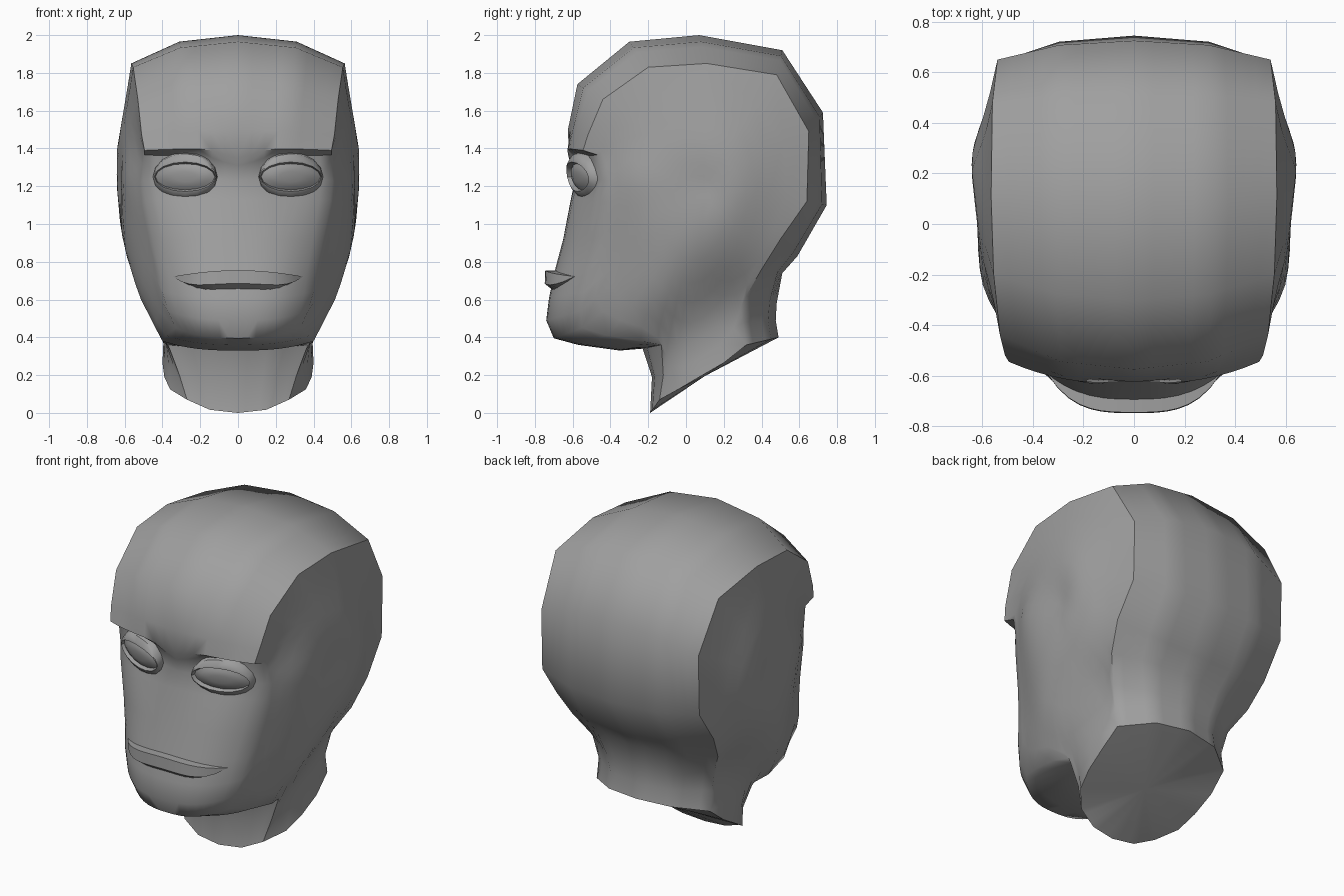
import bpy, bmesh, math

if "Cube" in bpy.data.objects:
    bpy.data.objects.remove(bpy.data.objects["Cube"])

skin = bpy.data.materials.new("matte_grey")
skin.diffuse_color = (0.35, 0.35, 0.35, 1)
skin.use_nodes = True
skin.node_tree.nodes["Principled BSDF"].inputs["Base Color"].default_value = skin.diffuse_color


def finish(name, bm, angle=32):
    """Mirror across x, weld, shade and link a half mesh."""
    geo = bm.verts[:] + bm.edges[:] + bm.faces[:]
    bmesh.ops.mirror(bm, geom=geo, axis='X', merge_dist=0.0005)
    bmesh.ops.remove_doubles(bm, verts=bm.verts, dist=0.0005)
    bmesh.ops.recalc_face_normals(bm, faces=bm.faces)
    me = bpy.data.meshes.new(name)
    bm.to_mesh(me)
    bm.free()
    me.materials.append(skin)
    ob = bpy.data.objects.new(name, me)
    bpy.context.collection.objects.link(ob)
    bpy.ops.object.select_all(action='DESELECT')
    ob.select_set(True)
    bpy.context.view_layer.objects.active = ob
    bpy.ops.object.shade_smooth_by_angle(angle=math.radians(angle))
    return ob


def face_front(ob):
    """Make an open surface face forward."""
    if sum(p.normal.y * p.area for p in ob.data.polygons) > 0:
        ob.data.flip_normals()


def skin_rows(bm, rows, closed=False):
    """Quads between successive rows of vertices."""
    for a, b in zip(rows, rows[1:]):
        n = len(a)
        for i in range(n if closed else n - 1):
            j = (i + 1) % n
            bm.faces.new((a[i], a[j], b[j], b[i]))


def gauss(a, b, ra, rb):
    return math.exp(-(a / ra) ** 2 - (b / rb) ** 2)


def kernel(a, b):
    return math.sqrt((a[0] - b[0]) ** 2 + (a[1] - b[1]) ** 2 + .006)


def fit_width(samples):
    """Smooth width function through (y, z, width) samples."""
    n = len(samples)
    m = [[kernel(p, q) for q in samples] + [p[2] - .5] for p in samples]
    for i in range(n):
        p = max(range(i, n), key=lambda r: abs(m[r][i]))
        m[i], m[p] = m[p], m[i]
        for r in range(n):
            if r != i:
                f = m[r][i] / m[i][i]
                m[r] = [a - f * b for a, b in zip(m[r], m[i])]
    w = [m[i][n] / m[i][i] for i in range(n)]
    return lambda y, z: .5 + sum(k * kernel((y, z), s) for k, s in zip(w, samples))


# Outline stations: centre y, centre z, side edge x, y, z
stations = [
    (-.19, .00, .27, -.14, .07), (-.18, .19, .31, -.12, .20),   # neck front
    (-.23, .34, .37, -.13, .36), (-.35, .33, .40, -.24, .38),   # under jaw
    (-.57, .36, .38, -.42, .41), (-.70, .395, .33, -.55, .45),  # chin
    (-.74, .49, .37, -.56, .54), (-.725, .61, .40, -.54, .64),
    (-.69, .77, .42, -.51, .77), (-.65, .92, .45, -.48, .92),   # muzzle
    (-.61, 1.13, .49, -.455, 1.13), (-.59, 1.25, .50, -.445, 1.23),
    (-.605, 1.36, .495, -.47, 1.365), (-.635, 1.40, .495, -.545, 1.39),  # brow
    (-.625, 1.50, .51, -.52, 1.47), (-.575, 1.74, .53, -.44, 1.66),
    (-.30, 1.965, .555, -.20, 1.83), (.07, 2.0, .565, .11, 1.85),  # crown
    (.51, 1.92, .56, .48, 1.79), (.725, 1.59, .54, .65, 1.49),
    (.745, 1.10, .54, .64, 1.12), (.59, .83, .54, .50, .92),    # back
    (.51, .74, .50, .40, .76), (.48, .58, .42, .32, .62),
    (.475, .49, .39, .30, .48), (.49, .40, .39, .32, .36)]      # nape

# Head: band running round the middle, then the two sides
bm = bmesh.new()
steps = [0, .14, .28, .42, .55, .66, .77, .88, 1]
rows = []
for k, (cy, cz, ex, ey, ez) in enumerate(stations):
    row = []
    for t in steps:
        if 3 <= k <= 13:                                        # rounded face
            d = t ** (2.7 if k < 9 else 2.4)
        else:                                                   # faceted skull
            d = .42 * t if t <= .55 else .231 + (t - .55) * 1.709
        x, y, z = ex * t, cy + (ey - cy) * d, cz + (ez - cz) * d
        if 9 <= k <= 12:                                        # eye sockets
            y += .045 * gauss(x - .28, z - 1.29, .15, .13)
        if 11 <= k <= 13:                                       # brow dips to nose
            z -= (.02, .05, .05)[k - 11] * gauss(x, 0, .11, 1)
            y += (0, 0, .015)[k - 11] * gauss(x, 0, .11, 1)
        row.append(bm.verts.new((x, y, z)))
    rows.append(row)
skin_rows(bm, rows)

# Sides: rings relaxing towards the temple, width fitted through control points
loop = [r[-1] for r in rows]
neck_side = [bm.verts.new(p) for p in ((.40, .20, .265), (.39, .07, .19), (.36, -.04, .125))]
loop += neck_side
controls = [  # y, z, half width
    (.10, 1.20, .62), (.22, 1.40, .64), (.28, 1.20, .64), (.18, 1.02, .625),
    (.08, .82, .58), (-.12, .80, .575), (-.15, .60, .515),
    (.10, .48, .41), (.05, 1.62, .60), (.30, 1.62, .595),
    (-.28, 1.25, .585), (-.18, 1.0, .595), (-.35, .65, .47),
    (.47, 1.25, .58), (.42, 1.0, .575)]
side_width = fit_width(controls + [(v.co.y, v.co.z, v.co.x) for v in loop])
CY, CZ = .10, 1.15
rings = [loop]
pts = [(v.co.y, v.co.z) for v in loop]
n = len(pts)
scales = [1, .9, .8, .7, .6, .5, .38, .25, .12]
for s0, s1 in zip(scales, scales[1:]):
    f = s1 / s0
    pts = [(CY + (y - CY) * f, CZ + (z - CZ) * f) for y, z in pts]
    for _ in range(2):
        pts = [tuple(.25 * pts[i - 1][a] + .5 * pts[i][a] + .25 * pts[(i + 1) % n][a]
                     for a in (0, 1)) for i in range(n)]
    rings.append([bm.verts.new((side_width(y, z), y, z)) for y, z in pts])
skin_rows(bm, rings, closed=True)
hub = bm.verts.new((side_width(CY, CZ), CY, CZ))
for i, v in enumerate(rings[-1]):
    bm.faces.new((v, rings[-1][(i + 1) % n], hub))

# Neck underside: flat sloping cut
rim = rows[0] + neck_side[::-1] + rows[-1][::-1]
hub = bm.verts.new((0, .10, .195))
for a, b in zip(rim, rim[1:]):
    bm.faces.new((a, b, hub))
finish("head", bm, 50)


# Eyes: rings of (half width, half height, y offset) on a curved, tilted base
def eye(name, sections, cap):
    bm = bmesh.new()
    N = 16
    rings = []
    for rx, rz, dy in sections:
        ring = []
        for i in range(N):
            a = 2 * math.pi * i / N
            x, h = .28 + rx * math.cos(a), rz * math.sin(a)
            ring.append(bm.verts.new((x, -.61 + .62 * x * x + dy - .2 * h, 1.25 + h)))
        rings.append(ring)
    skin_rows(bm, rings, closed=True)
    if cap:
        bm.faces.new(rings[-1])
    face_front(finish(name, bm, 40))


eye("eyelids", [(.172, .137, .06), (.170, .122, .0), (.166, .09, -.025),
                (.162, .078, -.028), (.157, .068, .0)], False)
eye("eyeballs", [(.160, .074, .0), (.12, .052, -.014), (.06, .027, -.02)], True)

# Upper lip: overhanging profile swept across the mouth and tapered at its ends
lip = [(-.60, .755), (-.745, .755), (-.748, .685), (-.69, .637), (-.60, .625)]
bm = bmesh.new()
rows = []
for i in range(9):
    f = i / 8
    x = .345 * f
    keep = 1 - f ** 5
    under = max(0, 1 - (f / .8) ** 4)
    row = []
    for j, (y, z) in enumerate(lip):
        if j > 2:
            z = .685 + (z - .685) * under
        yy = -.69 + (y + .69) * (.25 + .75 * keep) + 2.8 * x ** 3
        zz = .757 + (z - .757) * keep - .035 * f * f
        row.append(bm.verts.new((x, yy, zz)))
    rows.append(row)
skin_rows(bm, rows)
face_front(finish("upper_lip", bm, 25))
